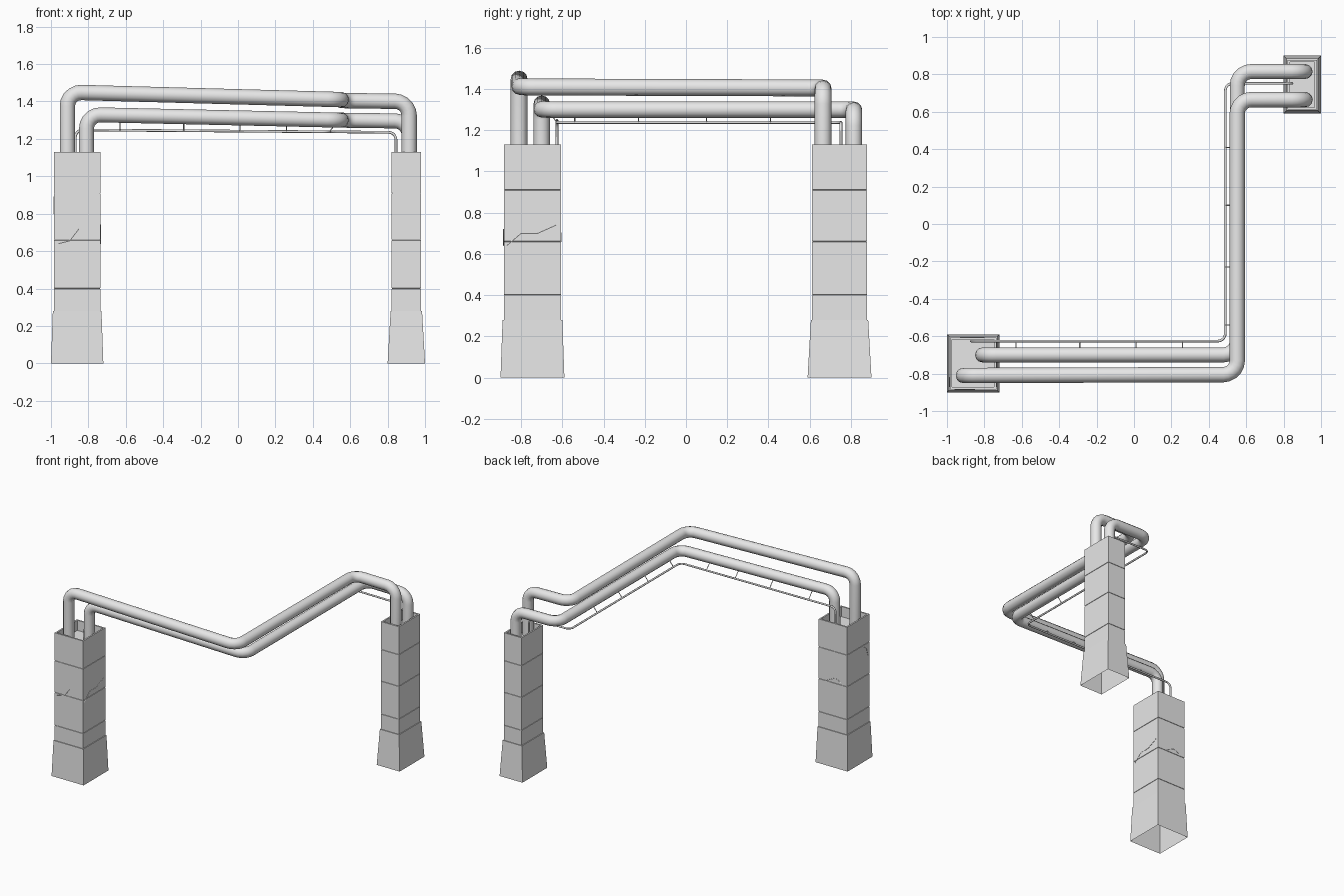
import bpy
import bmesh
from mathutils import Vector

cube = bpy.data.objects.get("Cube")
if cube:
    bpy.data.objects.remove(cube, do_unlink=True)

grey = bpy.data.materials.new("plain_grey")
grey.use_nodes = True
grey.diffuse_color = (0.8, 0.8, 0.8, 1)
grey.node_tree.nodes["Principled BSDF"].inputs["Base Color"].default_value = (0.8, 0.8, 0.8, 1)


def add_object(name, mesh):
    obj = bpy.data.objects.new(name, mesh)
    mesh.materials.clear()
    mesh.materials.append(grey)
    bpy.context.collection.objects.link(obj)
    return obj


def tube(name, points, radius, sides=12):
    """Round bar swept along a list of points."""
    curve = bpy.data.curves.new(name + "_path", "CURVE")
    curve.dimensions = "3D"
    curve.bevel_depth = radius
    curve.bevel_resolution = (sides - 4) // 2
    curve.use_fill_caps = True
    spline = curve.splines.new("POLY")
    spline.points.add(len(points) - 1)
    for point, co in zip(spline.points, points):
        point.co = (*co, 1)
    path = bpy.data.objects.new(name + "_path", curve)
    bpy.context.collection.objects.link(path)
    bpy.context.view_layer.update()
    deps = bpy.context.evaluated_depsgraph_get()
    mesh = bpy.data.meshes.new_from_object(path.evaluated_get(deps))
    bpy.data.objects.remove(path, do_unlink=True)
    obj = add_object(name, mesh)
    bpy.ops.object.select_all(action="DESELECT")
    obj.select_set(True)
    bpy.context.view_layer.objects.active = obj
    bpy.ops.object.shade_smooth_by_angle(angle=0.8)
    return obj


def rounded(corners, bend, steps=5):
    """Replace each inner corner by a smooth elbow."""
    pts = [Vector(c) for c in corners]
    out = [pts[0]]
    for before, corner, after in zip(pts, pts[1:], pts[2:]):
        a = corner + (before - corner).normalized() * bend
        b = corner + (after - corner).normalized() * bend
        for i in range(steps + 1):
            t = i / steps
            # weight close to a circular arc
            w = 2 ** -0.5 * 2 * t * (1 - t)
            den = (1 - t) ** 2 + w + t * t
            out.append((a * (1 - t) ** 2 + corner * w + b * t * t) / den)
    out.append(pts[-1])
    return out


TOP, LEDGE, FLOOR = 1.13, 0.28, 1.05


def pillar(name, cx, cy, hx, hy, inset):
    """Flared hollow foot, seamed shaft and a recessed top."""
    rings = [(0, 0), (LEDGE, inset - 0.006), (LEDGE, inset)]
    for seam in (0.40, 0.66, 0.91):
        rings += [(seam - 0.002, inset), (seam - 0.001, inset + 0.003),
                  (seam + 0.001, inset + 0.003), (seam + 0.002, inset)]
    rings += [(TOP, inset), (TOP, inset + 0.012), (FLOOR, inset + 0.012)]
    bm = bmesh.new()
    loops = []
    for z, d in rings:
        loops.append([bm.verts.new((cx + sx * (hx - d), cy + sy * (hy - d), z))
                      for sx, sy in ((-1, -1), (1, -1), (1, 1), (-1, 1))])
    for low, high in zip(loops, loops[1:]):
        for i in range(4):
            j = (i + 1) % 4
            bm.faces.new((low[i], low[j], high[j], high[i]))
    bm.faces.new(loops[-1])
    mesh = bpy.data.meshes.new(name)
    bm.to_mesh(mesh)
    bm.free()
    add_object(name, mesh)


pillar("front_pillar", -0.86, -0.745, 0.14, 0.155, 0.016)
pillar("rear_pillar", 0.9, 0.745, 0.1, 0.155, 0.022)

# Large pipes, one above the other along the middle run
tube("upper_pipe", rounded([
    (-0.912, -0.81, FLOOR), (-0.912, -0.81, 1.45), (0.552, -0.805, 1.41),
    (0.552, 0.665, 1.405), (0.915, 0.665, 1.40), (0.915, 0.665, FLOOR)], 0.075), 0.041)
tube("lower_pipe", rounded([
    (-0.81, -0.7, FLOOR), (-0.81, -0.7, 1.33), (0.552, -0.7, 1.30),
    (0.552, 0.815, 1.30), (0.915, 0.815, 1.295), (0.915, 0.815, FLOOR)], 0.075), 0.04)

# Thin conduit beside the lower pipe
tube("conduit", rounded([
    (-0.87, -0.626, FLOOR), (-0.87, -0.626, 1.248), (0.488, -0.626, 1.238),
    (0.488, 0.752, 1.238), (0.845, 0.752, 1.235), (0.845, 0.752, FLOOR)], 0.04), 0.007, 8)

# Small brackets between the conduit and the lower pipe
for i, x in enumerate((-0.63, -0.29, 0.01, 0.26)):
    tube(f"front_bracket_{i}", [(x, -0.626, 1.24), (x, -0.68, 1.30)], 0.003, 6)
for i, y in enumerate((-0.54, -0.23, 0.10, 0.41)):
    tube(f"side_bracket_{i}", [(0.488, y, 1.238), (0.53, y, 1.29)], 0.003, 6)

# Hairline cracks on the front pillar
FRONT, BACK, SIDE, OUTER = -0.884, -0.606, -0.736, -0.984
tube("front_crack", [(-0.96, FRONT, 0.64), (-0.9, FRONT, 0.655), (-0.85, FRONT, 0.72)], 0.003, 6)
tube("inner_crack", [(SIDE, -0.87, 0.64), (SIDE, -0.8, 0.7), (SIDE, -0.72, 0.7),
                     (SIDE, -0.63, 0.74)], 0.003, 6)
tube("outer_crack", [(OUTER, -0.87, 0.80), (OUTER, -0.85, 0.87), (OUTER, -0.82, 0.89)], 0.003, 6)
tube("back_crack", [(-0.93, BACK, 0.68), (-0.88, BACK, 0.70), (-0.8, BACK, 0.66)], 0.003, 6)
